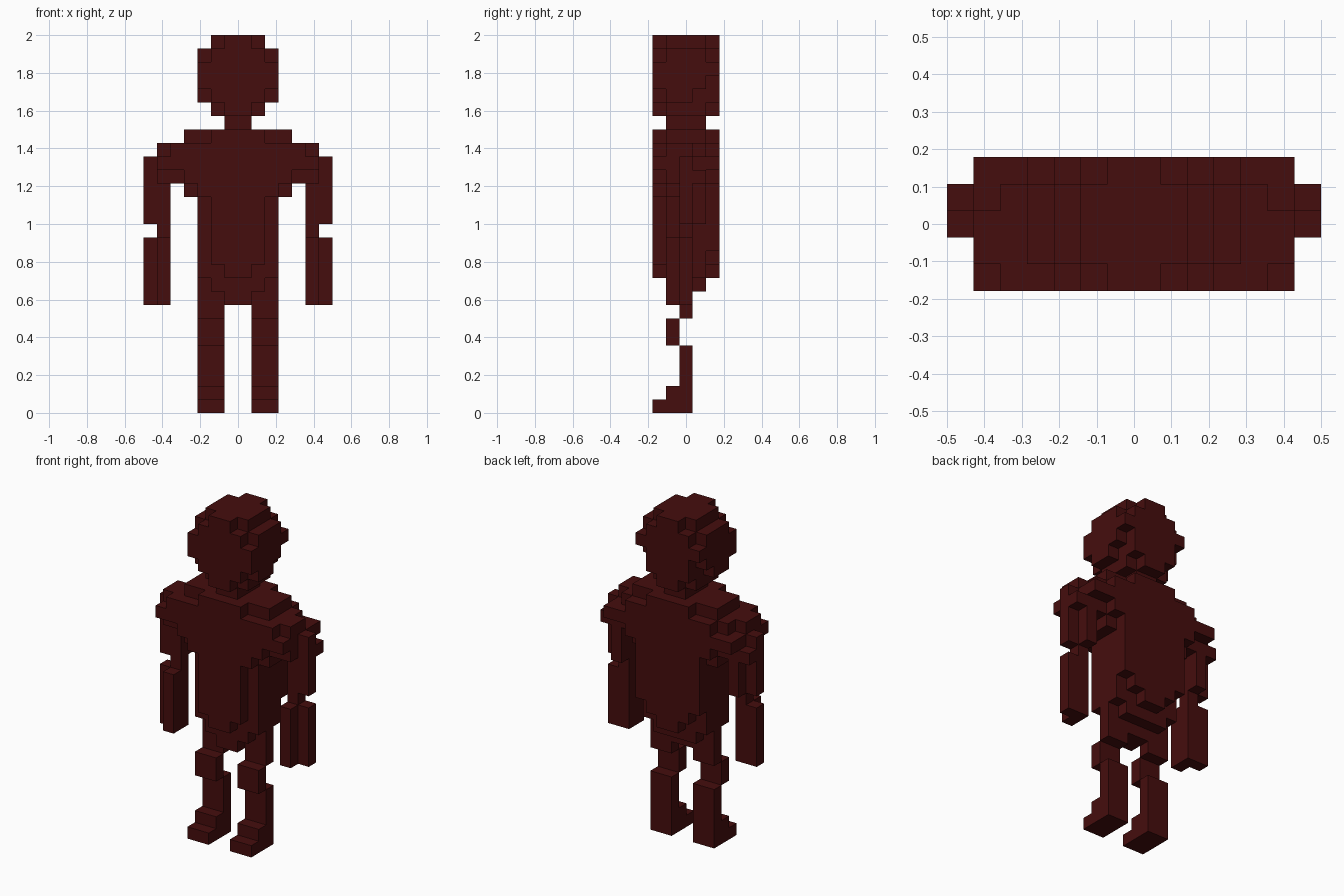
import bpy
import bmesh
from mathutils import Vector

cube = bpy.data.objects.get("Cube")
if cube:
    bpy.data.objects.remove(cube, do_unlink=True)

V = 2 / 28  # edge length of one block

mat = bpy.data.materials.new("dark red")
mat.use_nodes = True
colour = (0.06, 0.004, 0.004, 1)
mat.diffuse_color = colour
bsdf = mat.node_tree.nodes["Principled BSDF"]
bsdf.inputs["Base Color"].default_value = colour
bsdf.inputs["Roughness"].default_value = 0.8


def slabs(rows):
    """Blocks from (z0, z1, half widths of the five depth layers, front to back)."""
    return {(x, y, z) for z0, z1, widths in rows for z in range(z0, z1)
            for y, w in enumerate(widths) for x in range(-w, w)}


def boxes(ranges):
    """Blocks from (x0, x1, y0, y1, z0, z1) ranges."""
    return {(x, y, z) for x0, x1, y0, y1, z0, z1 in ranges
            for x in range(x0, x1) for y in range(y0, y1) for z in range(z0, z1)}


def mirrored(cells):
    return {(-1 - x, y, z) for x, y, z in cells}


parts = {}

# Rounded head and neck
parts["head"] = slabs([
    (22, 23, (1, 2, 2, 2, 1)),
    (23, 24, (2, 3, 3, 2, 2)),
    (24, 25, (3, 3, 3, 3, 2)),
    (25, 26, (3, 3, 3, 3, 3)),
    (26, 27, (2, 3, 3, 3, 2)),
    (27, 28, (1, 2, 2, 2, 1)),
])
parts["neck"] = slabs([(21, 22, (0, 1, 1, 1, 0))])

# Shoulders, chest, waist and hips
parts["shoulders"] = slabs([
    (17, 18, (4, 6, 6, 6, 4)),
    (18, 19, (6, 6, 6, 6, 6)),
    (19, 20, (5, 6, 6, 5, 4)),
    (20, 21, (2, 4, 4, 4, 2)),
])
parts["torso"] = slabs([
    (10, 11, (1, 3, 3, 3, 1)),
    (11, 12, (2, 3, 3, 3, 2)),
    (12, 16, (2, 3, 3, 3, 3)),
    (16, 17, (3, 4, 4, 4, 3)),
])
parts["hips"] = slabs([
    (8, 9, (0, 1, 3, 0, 0)),
    (9, 10, (0, 2, 3, 2, 0)),
])

# Limbs, described on the left and mirrored to the right
limbs = {
    "upper_arm": [(5, 6, 2, 4, 14, 17), (6, 7, 2, 3, 14, 19), (6, 7, 3, 4, 17, 18)],
    "forearm": [(5, 6, 2, 3, 13, 14), (5, 6, 1, 3, 8, 13), (6, 7, 2, 3, 8, 13)],
    "thigh": [(1, 3, 2, 3, 7, 8), (1, 3, 1, 2, 5, 7)],
    "shin": [(1, 3, 2, 3, 2, 5)],
    "foot": [(1, 3, 1, 3, 1, 2), (1, 3, 0, 3, 0, 1)],
}
for name, ranges in limbs.items():
    cells = boxes(ranges)
    parts["left_" + name] = cells
    parts["right_" + name] = mirrored(cells)

solid = set().union(*parts.values())


def build(name, cells):
    """Skin the blocks of a part, leaving out faces hidden against other blocks."""
    bm = bmesh.new()
    for c in sorted(cells):
        centre = Vector((c[0] + 0.5, c[1] - 2.0, c[2] + 0.5))
        for axis in range(3):
            for sign in (-1, 1):
                n = Vector((0, 0, 0))
                n[axis] = sign
                near = tuple(int(c[i] + n[i]) for i in range(3))
                if near in solid:
                    continue
                u = Vector((0, 0, 0))
                u[(axis + 1) % 3] = 0.5
                w = n.cross(u)
                mid = centre + n * 0.5
                bm.faces.new([bm.verts.new((mid + p) * V)
                              for p in (-u - w, u - w, u + w, -u + w)])
    bmesh.ops.remove_doubles(bm, verts=bm.verts, dist=V * 0.01)
    # Merge the coplanar squares into clean flat faces
    bmesh.ops.dissolve_limit(bm, angle_limit=0.01, verts=bm.verts, edges=bm.edges)
    mesh = bpy.data.meshes.new(name)
    bm.to_mesh(mesh)
    bm.free()
    mesh.materials.append(mat)
    obj = bpy.data.objects.new(name, mesh)
    bpy.context.collection.objects.link(obj)


for part_name, part_cells in parts.items():
    build(part_name, part_cells)
